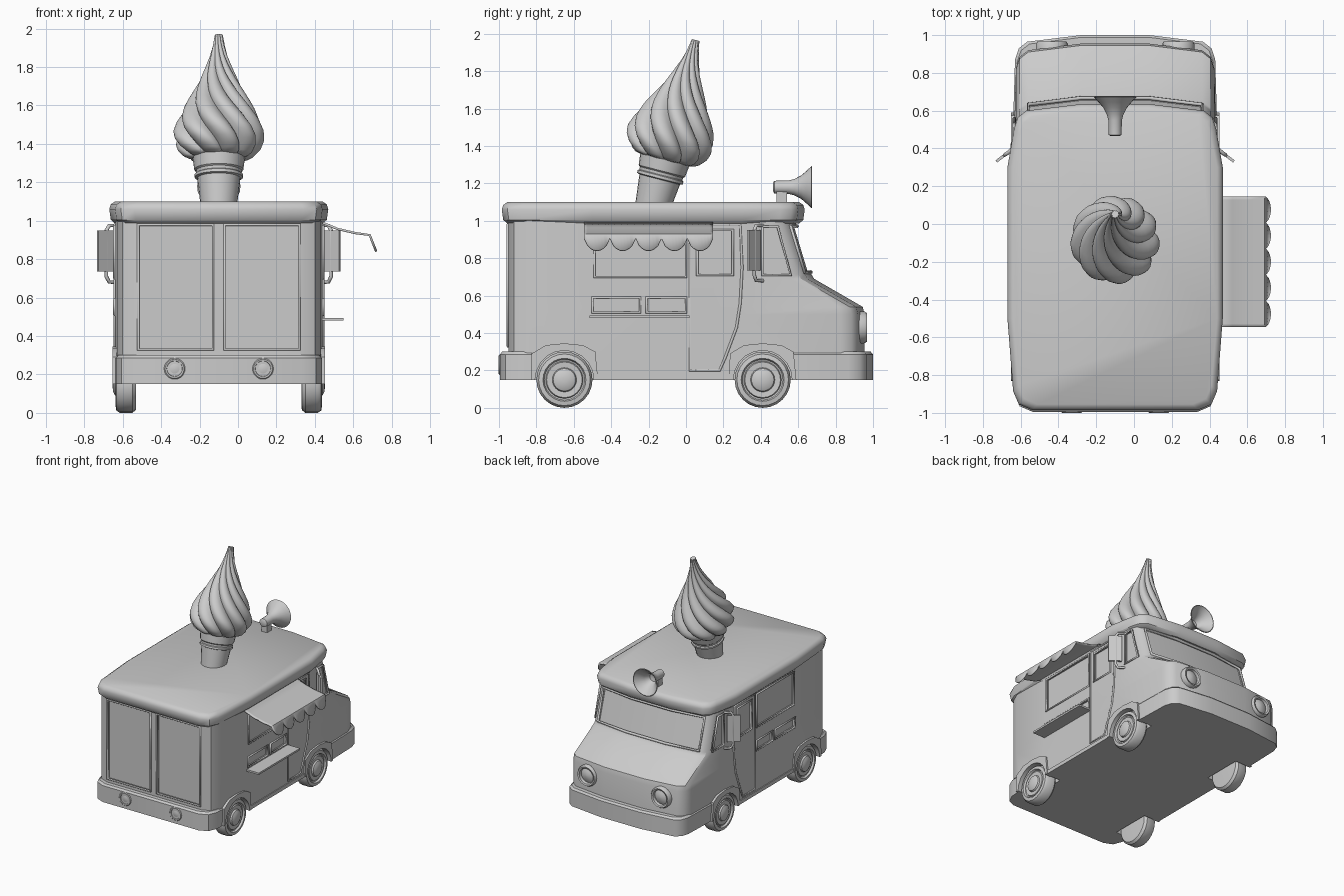
import bpy, bmesh, math
from mathutils import Vector, Matrix

if "Cube" in bpy.data.objects:
    bpy.data.objects.remove(bpy.data.objects["Cube"])

CX = -0.10  # truck centre line (the awning shifts the overall bounds)
SIDES = ((1, "right"), (-1, "left"))


def finish(name, bm, angle=35):
    bmesh.ops.recalc_face_normals(bm, faces=bm.faces)
    me = bpy.data.meshes.new(name)
    bm.to_mesh(me)
    bm.free()
    ob = bpy.data.objects.new(name, me)
    bpy.context.collection.objects.link(ob)
    smooth(ob, angle)
    return ob


def smooth(ob, angle=35):
    bpy.ops.object.select_all(action='DESELECT')
    ob.select_set(True)
    bpy.context.view_layer.objects.active = ob
    bpy.ops.object.shade_smooth_by_angle(angle=math.radians(angle))


def loft_bm(rings, mat=Matrix()):
    bm = bmesh.new()
    vs = [[bm.verts.new(mat @ Vector(p)) for p in r] for r in rings]
    n = len(vs[0])
    bands = [[bm.faces.new((a[i], a[(i + 1) % n], b[(i + 1) % n], b[i])) for i in range(n)]
             for a, b in zip(vs, vs[1:])]
    bm.faces.new(vs[0][::-1])
    bm.faces.new(vs[-1])
    return bm, bands


def lathe(name, profile, mat, n=24):
    """profile of (radius, height) turned about local z"""
    rings = [[(r * math.cos(2 * math.pi * i / n), r * math.sin(2 * math.pi * i / n), h)
              for i in range(n)] for r, h in profile]
    return finish(name, loft_bm(rings, mat)[0])


def prism(bm, pts, vec):
    a = [bm.verts.new(p) for p in pts]
    b = [bm.verts.new(Vector(p) + Vector(vec)) for p in pts]
    bm.faces.new(a)
    bm.faces.new(b[::-1])
    for i in range(len(a)):
        j = (i + 1) % len(a)
        bm.faces.new((a[i], b[i], b[j], a[j]))


def box(name, lo, hi):
    bm = bmesh.new()
    prism(bm, [(lo[0], lo[1], lo[2]), (hi[0], lo[1], lo[2]), (hi[0], hi[1], lo[2]),
               (lo[0], hi[1], lo[2])], (0, 0, hi[2] - lo[2]))
    return finish(name, bm)


def tube(name, pts, r=0.008, closed=True):
    cu = bpy.data.curves.new(name, 'CURVE')
    cu.dimensions = '3D'
    cu.bevel_depth, cu.bevel_resolution, cu.use_fill_caps = r, 1, True
    sp = cu.splines.new('POLY')
    sp.points.add(len(pts) - 1)
    for q, p in zip(sp.points, pts):
        q.co = (*p, 1)
    sp.use_cyclic_u = closed
    ob = bpy.data.objects.new(name, cu)
    bpy.context.collection.objects.link(ob)
    bpy.ops.object.select_all(action='DESELECT')
    ob.select_set(True)
    bpy.context.view_layer.objects.active = ob
    bpy.ops.object.convert(target='MESH')


def cut(ob, cutters):
    bpy.context.view_layer.objects.active = ob
    for c in cutters:
        m = ob.modifiers.new("cut", 'BOOLEAN')
        m.operation, m.solver, m.object = 'DIFFERENCE', 'EXACT', c
        bpy.ops.object.modifier_apply(modifier=m.name)


def ring(w, t, yb, yf, z):
    """plan outline: half width w, narrowed by t at the ends"""
    e = w - t
    half = [(e - .10, yb), (e - .03, yb + .03), (e, yb + .10), (w, -.5), (w, .3),
            (e - .005, yf - .13), (e - .025, yf - .07), (e - .07, yf - .035), (.18, yf)]
    return [(CX + x, y, z) for x, y in half] + [(CX - x, y, z) for x, y in half[::-1]]


# cutters: wheel wells and panel recesses
WHEELS = (-0.65, 0.41)
bm = bmesh.new()
for s, _ in SIDES:
    for wy in WHEELS:
        prism(bm, [(CX + s * .41, wy + .162 * math.cos(a * math.pi / 12), .15 + .162 * math.sin(a * math.pi / 12))
                   for a in range(24)], (s * .3, 0, 0))
wells = finish("well_cutter", bm)


def rect(a, b, c, d):
    return [(a, c), (b, c), (b, d), (a, d)]


panels = {"service_window": (rect(-.49, 0, .70, .97), .52),
          "rear_hatch": (rect(-.50, -.245, .51, .59), .52),
          "mid_hatch": (rect(-.21, 0, .51, .59), .52),
          "door_window": (rect(.06, .25, .71, .95), .52),
          "cab_window": ([(.41, .71), (.56, .71), (.49, .97), (.41, .97)], .512)}
bm = bmesh.new()
for s, side in SIDES:
    for name, (poly, depth) in panels.items():
        prism(bm, [(CX + s * depth, y, z) for y, z in poly], (s * .1, 0, 0))
        out = [(CX + s * (.541 if depth > .515 else .533), y, z) for y, z in poly]
        tube(f"{side}_{name}_frame", out, .009)
    # rear door leaf
    leaf = rect(s * .03, s * .42, .33, .98)
    prism(bm, [(CX + x, -.93, z) for x, z in leaf], (0, -.1, 0))
    tube(f"{side}_rear_door_frame", [(CX + x, -.951, z) for x, z in leaf], .010)
    # cab door seam
    tube(f"{side}_cab_door_seam", [(CX + s * .541, y, z) for y, z in
         ((.02, .20), (.18, .20), (.21, .27), (.27, .43), (.29, .56), (.30, .75), (.29, .98), (.02, .98))], .008)
recesses = finish("recess_cutter", bm)

# body shell with sloping hood and inset windscreen
levels = [(.17, .955), (.50, .955), (.54, .945), (.69, .685), (.715, .67), (.98, .59), (1.01, .58)]
bm, bands = loft_bm([ring(.54, .01, -.95, yf, z) for z, yf in levels])
bmesh.ops.inset_region(bm, faces=bands[4][7:10], thickness=.022, depth=0, use_even_offset=True)
bmesh.ops.inset_region(bm, faces=bands[4][7:10], thickness=.006, depth=-.015, use_even_offset=True)
body = finish("body_shell", bm)
cut(body, [wells, recesses])
smooth(body)

# windscreen surround
front = lambda z, dx: ring(.54, .01, -.95, .59 + (.98 - z) * .302, z)[7:11]
lo, hi = front(.725, 0), front(.972, 0)
tube("windscreen_frame", lo + hi[::-1], .011)

# roof cap
roof_levels = [(.985, .03), (1.005, .008), (1.06, 0), (1.085, .008), (1.10, .03)]
finish("roof", loft_bm([ring(.57 - d, .03, -.985 + d, .635 - d, z) for z, d in roof_levels])[0], 40)

# bumpers joined by floor and sill
bumper = finish("bumper_and_floor", loft_bm([ring(.547 - d, .012, -.995 + d, 1.0 - d, z)
                for z, d in ((.15, .0), (.285, 0), (.30, .012))])[0])
gap = box("sill_cutter", (-1, -.80, .18), (1, .56, .5))
cut(bumper, [wells, gap])
smooth(bumper)
for c in (wells, recesses, gap):
    bpy.data.objects.remove(c)

# wheels and angular arches
for s, side in SIDES:
    for wy, end in zip(WHEELS, ("rear", "front")):
        mat = Matrix.Translation((CX, wy, .15)) @ Matrix.Rotation(s * math.pi / 2, 4, 'Y')
        lathe(f"{side}_{end}_wheel", [(.10, .43), (.135, .432), (.15, .45), (.15, .515), (.138, .533),
              (.115, .537), (.108, .522), (.10, .520), (.095, .530), (.065, .528), (.06, .540),
              (.04, .55), (.01, .553)], mat, 24)
        bm = bmesh.new()
        outer = [(-.18, .15), (-.175, .29), (-.10, .335), (0, .345), (.10, .335), (.165, .30), (.18, .15)]
        inner = [(.157 * math.cos(a * math.pi / 10), .15 + .157 * math.sin(a * math.pi / 10)) for a in range(11)]
        prism(bm, [(CX + s * .50, wy + y, z) for y, z in outer + inner], (s * .052, 0, 0))
        finish(f"{side}_{end}_wheel_arch", bm)

# head lamps and tail lamps
lamp = [(1.0, 0), (1.0, .6), (.9, .75), (.75, .7), (.70, .45), (.4, .6), (.05, .65)]
for s, side in SIDES:
    for name, x, y, z, r, rot in (("head_lamp", .335, .90, .43, .085, -1), ("tail_lamp", .23, -.975, .23, .055, 1)):
        mat = Matrix.Translation((CX + s * x, y, z)) @ Matrix.Rotation(rot * math.pi / 2, 4, 'X')
        h = .09 if rot < 0 else .035
        lathe(f"{side}_{name}", [(a * r, b * h) for a, b in lamp], mat, 20)

    # mirrors on looped brackets
    bm = bmesh.new()
    prism(bm, [(CX + s * x, y, .735) for x, y in ((.545, .385), (.625, .325), (.633, .337), (.553, .399))], (0, 0, .215))
    finish(f"{side}_mirror", bm)
    tube(f"{side}_mirror_bracket", [(CX + s * x, y, z) for x, y, z in
         ((.53, .41, .975), (.57, .375, .975), (.585, .365, .95), (.585, .365, .71), (.57, .375, .68), (.53, .41, .68))],
         .010, False)

# serving shelf
box("serving_shelf", (.43, -.515, .48), (.55, .02, .495))

# scalloped awning
bm = bmesh.new()
rows = []
for i in range(41):
    f = (i % 8) / 8
    drop = .25 + .75 * math.sin(math.pi * f) ** .6 if f else .25
    y = -.545 + .69 * i / 40
    rows.append([bm.verts.new(p) for p in ((.43, y, 1.0), (.52, y, .963), (.61, y, .942), (.69, y, .93),
                                          (.69 + .035 * drop, y, .93 - .088 * drop))])
for a, b in zip(rows, rows[1:]):
    for k in range(4):
        bm.faces.new((a[k], a[k + 1], b[k + 1], b[k]))
awning = finish("awning", bm)
m = awning.modifiers.new("thickness", 'SOLIDIFY')
m.thickness = .012

# horn loudspeaker
mat = Matrix.Translation((CX, 0, 1.18)) @ Matrix.Rotation(-math.pi / 2, 4, 'X')
lathe("loudspeaker", [(.022, .465), (.034, .472), (.036, .55), (.044, .58), (.062, .615), (.088, .645), (.113, .672),
      (.107, .674), (.08, .645), (.052, .615), (.03, .57), (.01, .565)], mat, 24)
box("loudspeaker_foot", (CX - .025, .485, 1.09), (CX + .025, .54, 1.16))

# leaning cone with rim band
lean = Matrix.Translation((CX, -.172, 1.10)) @ Matrix.Rotation(-math.radians(14.5), 4, 'X')
lathe("wafer_cone", [(.094, -.03), (.112, .125), (.126, .13), (.126, .145), (.118, .15), (.12, .165), (.128, .172),
      (.136, .235), (.12, .245)], lean, 24)

# twisted soft ice
prof = [(.225, .09), (.225, .14), (.25, .185), (.285, .218), (.325, .236), (.37, .238), (.43, .22), (.50, .185),
        (.57, .145), (.64, .107), (.71, .074), (.78, .047), (.84, .031), (.895, .021)]
rings = []
for (h0, r0), (h1, r1) in zip(prof, prof[1:] + prof[-1:]):
    for k in ((0, .5) if h1 > h0 else (0,)):
        h, r = h0 + (h1 - h0) * k, r0 + (r1 - r0) * k
        twist = -2.6 * (h - .225) / .67
        rings.append([(q * math.cos(a + twist), q * math.sin(a + twist), h) for i in range(72)
                      for a in (2 * math.pi * i / 72,)
                      for q in (r * (.80 + .20 * abs(math.sin(4.5 * a)) ** .7),)])
finish("soft_ice_swirl", loft_bm(rings[:1] + rings[2:], lean)[0], 50)
